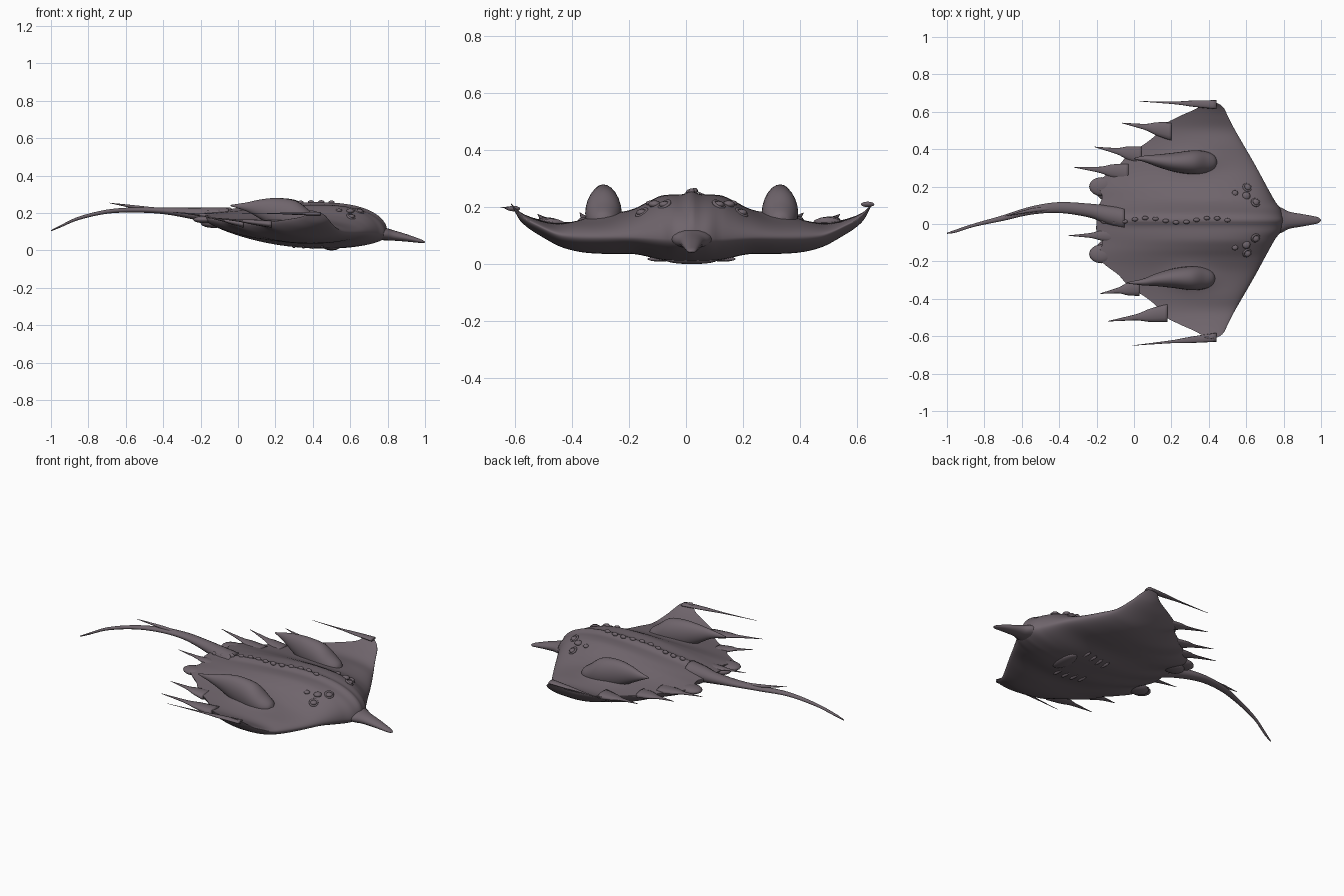
import bpy, bmesh, math
from mathutils import Vector

if "Cube" in bpy.data.objects:
    bpy.data.objects.remove(bpy.data.objects["Cube"])

CY = 0.02  # centre line of the body in y
mat = bpy.data.materials.new("mauve grey skin")
mat.diffuse_color = (0.16, 0.13, 0.15, 1)
mat.use_nodes = True
mat.node_tree.nodes["Principled BSDF"].inputs["Base Color"].default_value = mat.diffuse_color


def curve(pts, x):
    """Smooth interpolation through (x, value) pairs."""
    if x <= pts[0][0]:
        return pts[0][1]
    if x >= pts[-1][0]:
        return pts[-1][1]
    n = len(pts)

    def slope(i):
        a, b = pts[max(i - 1, 0)], pts[min(i + 1, n - 1)]
        return (b[1] - a[1]) / (b[0] - a[0])
    for i in range(n - 1):
        if x <= pts[i + 1][0]:
            h = pts[i + 1][0] - pts[i][0]
            t = (x - pts[i][0]) / h
            return ((2*t**3 - 3*t*t + 1) * pts[i][1] + (t**3 - 2*t*t + t) * h * slope(i)
                    + (3*t*t - 2*t**3) * pts[i + 1][1] + (t**3 - t*t) * h * slope(i + 1))


def finish(name, bm):
    bmesh.ops.remove_doubles(bm, verts=bm.verts, dist=0.0002)
    bmesh.ops.recalc_face_normals(bm, faces=bm.faces)
    me = bpy.data.meshes.new(name)
    bm.to_mesh(me)
    bm.free()
    me.materials.append(mat)
    me.shade_smooth()
    ob = bpy.data.objects.new(name, me)
    bpy.context.collection.objects.link(ob)
    return ob


def tube(name, secs, steps=6, sides=16):
    """Loft of ellipses running along x; section = (x, y, z, half width, half height)."""
    bm = bmesh.new()
    n = len(secs) - 1
    tab = [[(i, s[k]) for i, s in enumerate(secs)] for k in range(5)]
    rings = []
    for j in range(n * steps + 1):
        x, y, z, ry, rz = [curve(c, j / steps) for c in tab]
        ry, rz = max(ry, 0.001), max(rz, 0.001)
        rings.append([bm.verts.new((x, y + ry * math.cos(a), z + rz * math.sin(a)))
                      for a in [2 * math.pi * k / sides for k in range(sides)]])
    for a, b in zip(rings, rings[1:]):
        for k in range(sides):
            bm.faces.new((a[k], a[(k + 1) % sides], b[(k + 1) % sides], b[k]))
    bm.faces.new(rings[0])
    bm.faces.new(rings[-1])
    return finish(name, bm)


def blob(name, loc, size):
    bm = bmesh.new()
    bmesh.ops.create_uvsphere(bm, u_segments=16, v_segments=10, radius=1)
    bmesh.ops.scale(bm, vec=size, verts=bm.verts)
    bmesh.ops.translate(bm, vec=loc, verts=bm.verts)
    return finish(name, bm)


# body profiles by distance from the centre line
FRONT = [(0, .80), (.06, .785), (.1, .755), (.3, .645), (.5, .53), (.56, .5), (.6, .48), (.625, .45), (.635, .41)]
BACK = [(0, -.2), (.06, -.2), (.12, -.17), (.2, -.19), (.25, -.14), (.29, -.085), (.33, -.05), (.36, -.02),
        (.41, .06), (.46, .12), (.5, .14), (.55, .23), (.6, .34), (.635, .39)]
LEAD_Z = [(0, .085), (.2, .095), (.45, .1), (.55, .14), (.6, .17), (.635, .21)]
TRAIL_Z = [(0, .195), (.15, .185), (.25, .17), (.4, .15), (.5, .15), (.6, .18), (.635, .215)]
UPPER = [(0, .125), (.1, .122), (.15, .1), (.2, .073), (.28, .045), (.4, .035), (.5, .015), (.6, .008), (.635, 0)]
LOWER = [(0, .122), (.1, .118), (.2, .095), (.3, .088), (.4, .075), (.5, .05), (.6, .025), (.635, 0)]


def surface(s, t, top):
    d = abs(s)
    xf, xb = curve(FRONT, d), curve(BACK, d)
    x = xf + (xb - xf) * t
    z = curve(LEAD_Z, d) * (1 - t) + curve(TRAIL_Z, d) * t
    if top:
        k = max(math.sin(math.pi * t ** 0.5), 0)
        z += curve(UPPER, d) * k
        z += 0.014 * math.exp(-(s / .022) ** 2) * min(1, 3 * k)       # spine ridge
        z += 0.03 * math.exp(-((d - .31) / .06) ** 2 - ((x - .28) / .13) ** 2) * k  # fin root
    else:
        z -= curve(LOWER, d) * max(math.sin(math.pi * t), 0) ** 0.55
    return Vector((x, s + CY, z))


def skin_z(x, s, top=True):
    xf, xb = curve(FRONT, abs(s)), curve(BACK, abs(s))
    return surface(s, min(max((x - xf) / (xb - xf), 0), 1), top).z


# body and wings
bm = bmesh.new()
N, M = 60, 48
for top in (True, False):
    grid = []
    for i in range(-N, N + 1):
        u = i / N
        s = .635 * (0.75 * u + 0.25 * math.sin(u * math.pi / 2))
        grid.append([bm.verts.new(surface(s, (1 - math.cos(math.pi * j / M)) / 2, top)) for j in range(M + 1)])
    for a, b in zip(grid, grid[1:]):
        for j in range(M):
            bm.faces.new((a[j], a[j + 1], b[j + 1], b[j]))
finish("body_and_wings", bm)

# snout
tube("snout", [(.70, CY, .095, .09, .035), (.78, CY, .088, .07, .034), (.83, CY, .08, .046, .028),
               (.9, CY, .067, .033, .02), (.97, CY, .051, .02, .011), (.99, CY, .046, .013, .007),
               (1.0, CY, .044, .002, .002)])

# tail and its stinger
tube("tail", [(-.05, .03, .18, .06, .05), (-.15, .05, .188, .05, .042), (-.24, .072, .197, .037, .031),
              (-.4, .088, .212, .029, .018), (-.55, .072, .216, .022, .014), (-.7, .032, .207, .015, .011),
              (-.85, -.005, .172, .009, .009), (-.95, -.037, .128, .008, .006), (-1, -.05, .105, .003, .003)])
tube("tail_stinger", [(-.42, .085, .215, .012, .012), (-.55, .072, .232, .01, .009), (-.69, .042, .254, .001, .001)])

# swept spikes on the trailing edge: base, tip, base half width
spikes = [((.44, .638, .21), (.03, .656, .205), .024), ((.44, -.606, .195), (-.01, -.65, .2), .024),
          ((.2, .495, .145), (-.065, .54, .175), .05), ((.18, -.475, .14), (-.14, -.52, .175), .05),
          ((.04, .365, .145), (-.21, .412, .18), .05), ((.03, -.335, .14), (-.18, -.372, .18), .05),
          ((-.03, .275, .155), (-.32, .303, .195), .05), ((-.1, -.06, .18), (-.35, -.062, .205), .04)]
for n, (a, b, w) in enumerate(spikes):
    a, b = Vector(a), Vector(b)
    secs = []
    for f, r in ((0, 1), (.3, .7), (.5, .36), (.75, .18), (1, .03)):
        p = a.lerp(b, f)
        secs.append((p.x, p.y, p.z, w * r, max(w * r * .4, .001)))
    tube(f"wing_spike_{n + 1}", secs, sides=12)

for side, label in ((1, "left"), (-1, "right")):
    # dorsal fins leaning back
    y = CY + side * .31
    dx = 0 if side > 0 else -.01
    tip = .35 if side > 0 else -.315
    tube(f"{label}_dorsal_fin", [(.445 + dx, y, .155, .004, .006), (.43 + dx, y, .155, .035, .03),
                                 (.39 + dx, y, .16, .056, .055), (.32 + dx, y, .18, .064, .085),
                                 (.22 + dx, y, .2, .052, .08), (.13 + dx, y + side * .008, .22, .034, .052),
                                 (.06 + dx, (y + tip) / 2 + side * .008, .232, .018, .025),
                                 (dx - (.03 if side < 0 else 0), tip, .24, .003, .003)], sides=24)
    # lobes beside the tail
    blob(f"{label}_pelvic_lobe", (-.175, CY + side * .18, .165), (.065, .05, .02))
    blob(f"{label}_pelvic_lobe_lower", (-.13, CY + side * .15, .145), (.07, .05, .025))
    # eyes and breathing holes on the head
    for n, (x, s, r) in enumerate(((.65, .095, .02), (.60, .13, .022), (.54, .145, .016), (.605, .175, .02))):
        p = (x, CY + side * s, skin_z(x, s))
        blob(f"{label}_head_bump_{n + 1}", p, (r, r, r * .6))
        if n in (0, 3):
            bpy.ops.mesh.primitive_torus_add(location=p, major_radius=r, minor_radius=.006,
                                             major_segments=20, minor_segments=8,
                                             rotation=(-side * .5, .45, 0))
            ob = bpy.context.object
            ob.name = f"{label}_eye_rim_{n + 1}"
            ob.data.materials.append(mat)
            ob.data.shade_smooth()
    # gill slits underneath
    for n in range(4):
        x, s = .45 - n * .05, .12 - n * .008
        blob(f"{label}_gill_{n + 1}", (x, CY + side * s, skin_z(x, s, False)), (.009, .035, .008))

# knobs along the spine
for n in range(13):
    x = .5 - n * .055
    blob(f"spine_knob_{n + 1}", (x, CY + .012 * math.sin(n), skin_z(x, 0)), (.017, .011, .011))

# mouth underneath
blob("mouth", (.5, CY, .014), (.04, .09, .014))
